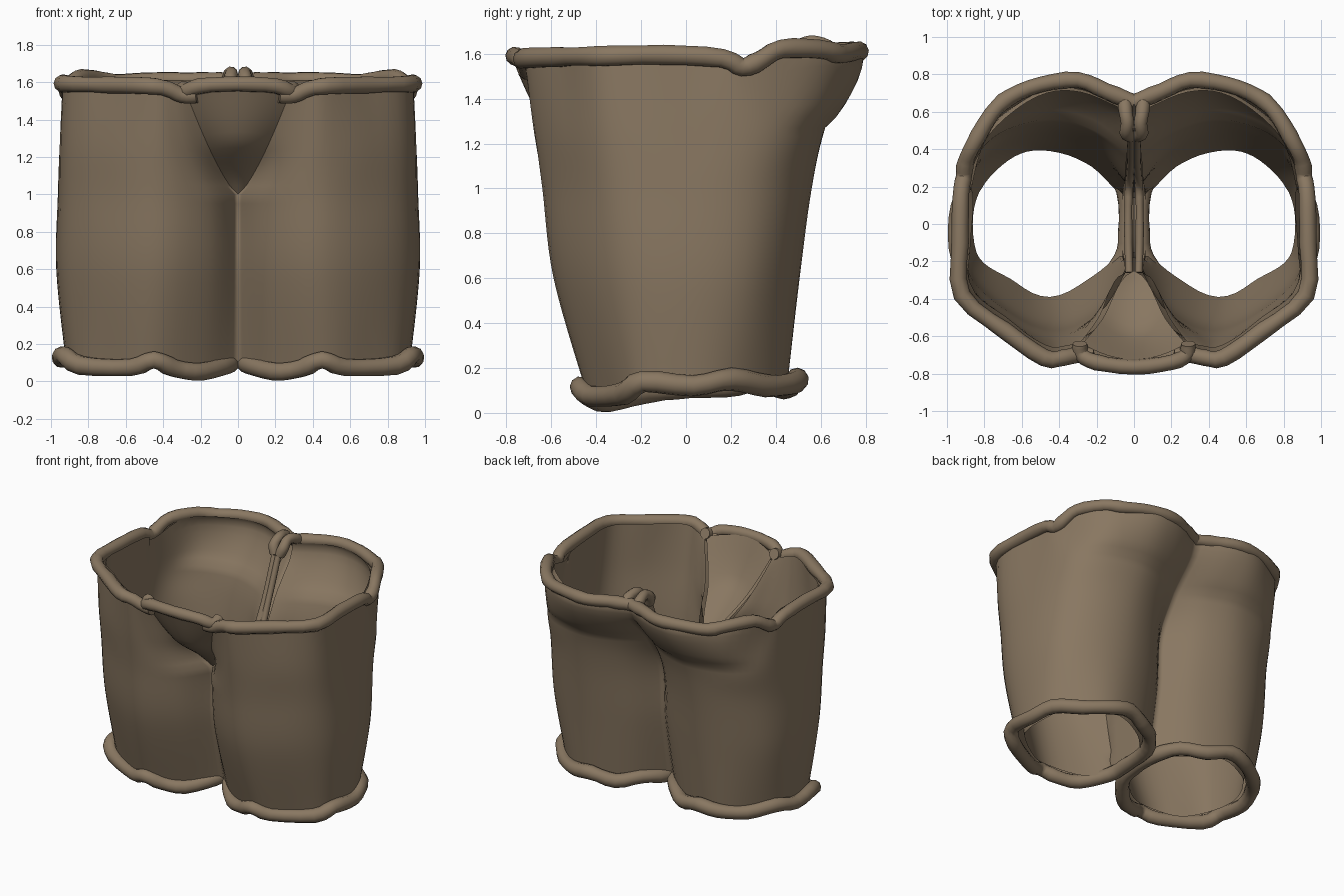
import bpy, bmesh, math, random
from mathutils import Vector

if "Cube" in bpy.data.objects:
    bpy.data.objects.remove(bpy.data.objects["Cube"])

random.seed(4)
cloth = bpy.data.materials.new("brown_cloth")
cloth.diffuse_color = (0.25, 0.185, 0.12, 1)
cloth.use_nodes = True
cloth.node_tree.nodes["Principled BSDF"].inputs["Base Color"].default_value = cloth.diffuse_color


def spline(pts, n, cyclic=False):
    """Sample a smooth curve: n steps between each pair of points."""
    p = [Vector(q) for q in pts]
    m = len(p)
    out = []
    for i in range(m if cyclic else m - 1):
        if cyclic:
            a, b, c, d = (p[(i + k) % m] for k in (-1, 0, 1, 2))
        else:
            a, b, c, d = (p[min(max(i + k, 0), m - 1)] for k in (-1, 0, 1, 2))
        for s in range(n):
            t = s / n
            out.append(0.5 * (2 * b + (c - a) * t + (2 * a - 5 * b + 4 * c - d) * t * t
                              + (3 * b - a - 3 * c + d) * t ** 3))
    return out if cyclic else out + [p[-1]]


def finish(ob, mirror=True, angle=40):
    ob.data.materials.append(cloth)
    if mirror:
        ob.modifiers.new("mirror", 'MIRROR')
    bpy.ops.object.select_all(action='DESELECT')
    ob.select_set(True)
    bpy.context.view_layer.objects.active = ob
    bpy.ops.object.shade_smooth_by_angle(angle=math.radians(angle))


def grid(name, rows, mirror=True):
    """Quad sheet through rows of points."""
    bm = bmesh.new()
    v = [[bm.verts.new(p) for p in r] for r in rows]
    for a, b in zip(v, v[1:]):
        for j in range(len(a) - 1):
            bm.faces.new((a[j], a[j + 1], b[j + 1], b[j]))
    bmesh.ops.remove_doubles(bm, verts=bm.verts, dist=0.0005)
    bmesh.ops.recalc_face_normals(bm, faces=bm.faces)
    me = bpy.data.meshes.new(name)
    bm.to_mesh(me)
    bm.free()
    ob = bpy.data.objects.new(name, me)
    bpy.context.collection.objects.link(ob)
    finish(ob, mirror)


def tube(name, pts, r, cyclic=False, mirror=True):
    """Slightly lumpy rolled edge along a path."""
    path = spline(pts, 3, cyclic)
    cu = bpy.data.curves.new(name, 'CURVE')
    cu.dimensions = '3D'
    cu.bevel_depth = r
    cu.bevel_resolution = 3
    cu.use_fill_caps = True
    s = cu.splines.new('POLY')
    s.points.add(len(path) - 1)
    for q, p in zip(s.points, path):
        q.co = (*p, 1)
        q.radius = random.uniform(0.93, 1.05)
    s.use_cyclic_u = cyclic
    ob = bpy.data.objects.new(name, cu)
    bpy.context.collection.objects.link(ob)
    bpy.ops.object.select_all(action='DESELECT')
    ob.select_set(True)
    bpy.context.view_layer.objects.active = ob
    bpy.ops.object.convert(target='MESH')
    finish(bpy.context.object, mirror)


# Right leg outlines (x, y), from front crease round the outside to back crease
hem = [(0, -.17), (.19, -.33), (.45, -.45), (.68, -.35), (.88, -.21), (.92, .05),
       (.84, .26), (.65, .42), (.45, .45), (.2, .36), (0, .16)]
knee = [(0, -.28), (.16, -.48), (.43, -.59), (.72, -.47), (.93, -.26), (.97, .05),
        (.9, .3), (.7, .46), (.45, .505), (.18, .42), (0, .25)]
crotch = [(0, -.3), (.16, -.53), (.43, -.64), (.72, -.51), (.93, -.3), (.96, .05),
          (.9, .33), (.72, .5), (.45, .56), (.18, .47), (0, .28)]
seat = [(.185, -.55), (.3, -.64), (.46, -.675), (.72, -.54), (.93, -.33), (.945, .05),
        (.9, .36), (.74, .54), (.45, .62), (.2, .56), (0, .43)]
waist = [(.27, -.69), (.35, -.71), (.47, -.71), (.68, -.57), (.92, -.36), (.92, .1),
         (.91, .26), (.8, .53), (.52, .74), (.28, .765), (0, .65)]
hem_z = [.09, .06, .11, .07, .12, .12, .15, .12, .15, .12, .12]
waist_z = [1.54, 1.56, 1.59, 1.59, 1.59, 1.59, 1.54, 1.62, 1.61, 1.61, 1.6]
heights = [hem_z, [.6] * 11, [1.0] * 11, [1.27] * 11, waist_z]
levels = [spline([(x, y, z) for (x, y), z in zip(o, h)], 5)
          for o, h in zip((hem, knee, crotch, seat, waist), heights)]
STEP = 7
columns = [spline(c, STEP) for c in zip(*levels)]
rows = [[c[i] for c in columns] for i in range(len(columns[0]))]
for i, r in enumerate(rows):
    t = max(0, (i - 3 * STEP) / STEP)
    # spread the front edges into a wide V above the crotch
    v = max(0, (r[0].z - 1) / .55)
    shift = (.28 * v ** .75 if i > 2 * STEP else 0) - r[0].x
    for j, p in enumerate(r):
        if i > STEP:
            p.x += shift * max(0, 1 - j / 8)
        p.x = max(p.x, 0)
        # rounded seat fullness at the back
        p.y += .06 * math.sin(math.pi * t) ** .7 * min(1, max(0, (p.y - .42) / .15)) if 0 < t < 1 else 0
grid("trouser_legs", rows)

# Inner leg walls between the creases, up to the crotch
inner = [[r[0].lerp(r[-1], j / 8) + Vector((.002 * (0 < j < 8), 0, 0)) for j in range(9)]
         for r in rows[:2 * STEP + 1]]
grid("inner_leg_walls", inner)


def inset(sheet, d=.06):
    """Copy of a sheet moved towards the middle of the leg."""
    out = []
    for r in sheet:
        out.append([])
        for p in r:
            a = Vector((min(max(p.x, .36), .56), 0 if abs(p.y) > .2 else p.y * .7, p.z))
            out[-1].append(p + (a - p).normalized() * d)
    return out


# Lining inside the legs
grid("leg_lining", inset(rows))
grid("inner_wall_lining", inset(inner))

# Front wedge panel between the legs, with its lining
panel = []
for i in range(2 * STEP + 1):
    e = rows[2 * STEP + i][0]
    bulge = .085 * min(1, i / STEP)
    lift = .04 * i / (2 * STEP)
    panel.append([Vector((e.x * s, e.y - bulge * (1 - s * s), e.z + lift * (1 - s * s)))
                  for s in [j / 6 - 1 for j in range(13)]])
grid("front_panel", panel, mirror=False)
grid("front_panel_lining", [[p + Vector((0, .05, .01)) for p in r] for r in panel], mirror=False)

# Rolled hem round each leg opening
tube("leg_hem", [(.45, -.47, .115), (.57, -.42, .075), (.84, -.28, .085), (.93, -.19, .14),
                 (.945, .03, .12), (.89, .2, .15), (.76, .36, .12), (.6, .47, .13),
                 (.45, .495, .15), (.28, .44, .11), (.14, .33, .14), (.045, .18, .12),
                 (.035, -.05, .11), (.06, -.19, .09), (.2, -.35, .052), (.34, -.42, .07)],
     .05, cyclic=True)

# Rolled waistband: front piece, then each side round to the back
tube("waistband_front", [(-.29, -.64, 1.57), (-.28, -.7, 1.55), (-.2, -.74, 1.58), (0, -.765, 1.59),
                         (.2, -.74, 1.58), (.28, -.7, 1.55), (.29, -.64, 1.57)], .042, mirror=False)
tube("waistband_sides", [(.22, -.71, 1.53), (.3, -.7, 1.53), (.38, -.715, 1.565), (.48, -.715, 1.58),
                         (.69, -.57, 1.585), (.92, -.38, 1.59), (.93, -.1, 1.595), (.925, .16, 1.58),
                         (.91, .25, 1.54), (.9, .33, 1.57), (.86, .42, 1.62), (.76, .59, 1.62),
                         (.66, .68, 1.6), (.5, .745, 1.61), (.3, .77, 1.61), (.15, .71, 1.61),
                         (.0, .65, 1.6)], .045)

# Gathered knot at the back seam
tube("back_knot", [(.05, .67, 1.6), (.045, .6, 1.64), (.035, .54, 1.645), (.04, .49, 1.61),
                   (.02, .47, 1.55)], .037)
# Gathered folds along the crotch seam inside
tube("crotch_seam", [(.025, -.26, 1.01), (.03, -.1, .99), (.03, .1, .99), (.025, .22, 1.02),
                     (.015, .34, 1.25), (.015, .46, 1.55)], .022)
